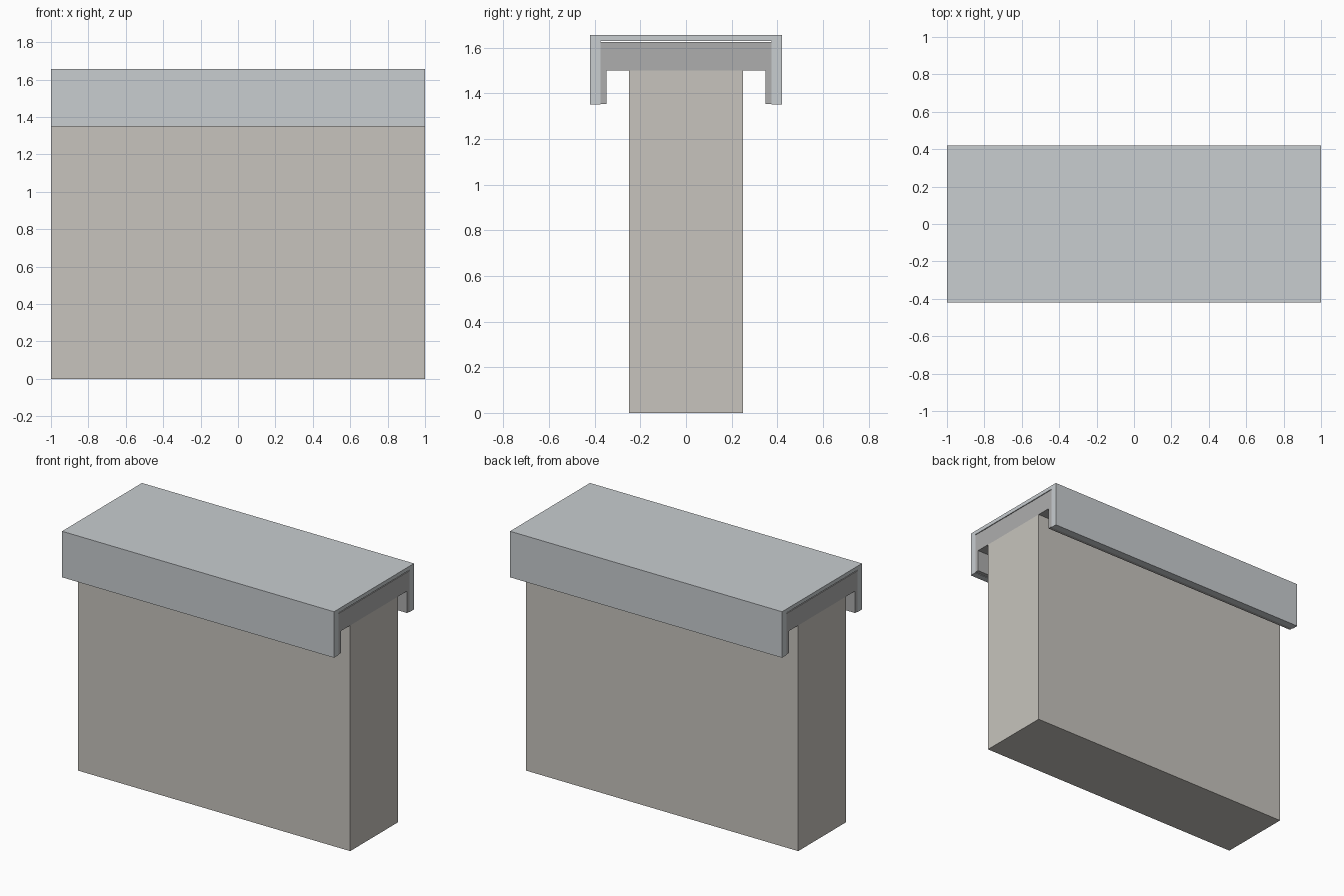
import bpy, bmesh

if "Cube" in bpy.data.objects:
    bpy.data.objects.remove(bpy.data.objects["Cube"])


def material(name, color):
    m = bpy.data.materials.new(name)
    m.diffuse_color = (*color, 1)
    m.use_nodes = True
    m.node_tree.nodes["Principled BSDF"].inputs["Base Color"].default_value = m.diffuse_color
    return m


def extrude_profile(name, points, mat, half=1.0):
    """Extrude a closed (y, z) profile along x."""
    bm = bmesh.new()
    face = bm.faces.new([bm.verts.new((-half, y, z)) for y, z in points])
    res = bmesh.ops.extrude_face_region(bm, geom=[face])
    verts = [g for g in res["geom"] if isinstance(g, bmesh.types.BMVert)]
    bmesh.ops.translate(bm, verts=verts, vec=(2 * half, 0, 0))
    bmesh.ops.recalc_face_normals(bm, faces=bm.faces[:])
    mesh = bpy.data.meshes.new(name)
    bm.to_mesh(mesh)
    bm.free()
    mesh.materials.append(mat)
    obj = bpy.data.objects.new(name, mesh)
    bpy.context.collection.objects.link(obj)
    return obj


def channel(outer, inner, bottom, under, top):
    """Upside-down U profile."""
    right = [(inner, under), (inner, bottom), (outer, bottom), (outer, top)]
    return right + [(-y, z) for y, z in reversed(right)]


stone = material("wall_stone", (0.57, 0.55, 0.51))
metal = material("cover_metal", (0.58, 0.61, 0.63))
grey = material("core_grey", (0.42, 0.42, 0.42))

# Wall body
extrude_profile("wall", [(-0.25, 0), (0.25, 0), (0.25, 1.5), (-0.25, 1.5)], stone)

# Inner capping, with a thin gap left under the cover
extrude_profile("capping_core", channel(0.375, 0.348, 1.354, 1.5, 1.625), grey)

# Outer folded cover
extrude_profile("coping_cover", channel(0.42, 0.375, 1.35, 1.63, 1.656), metal)
